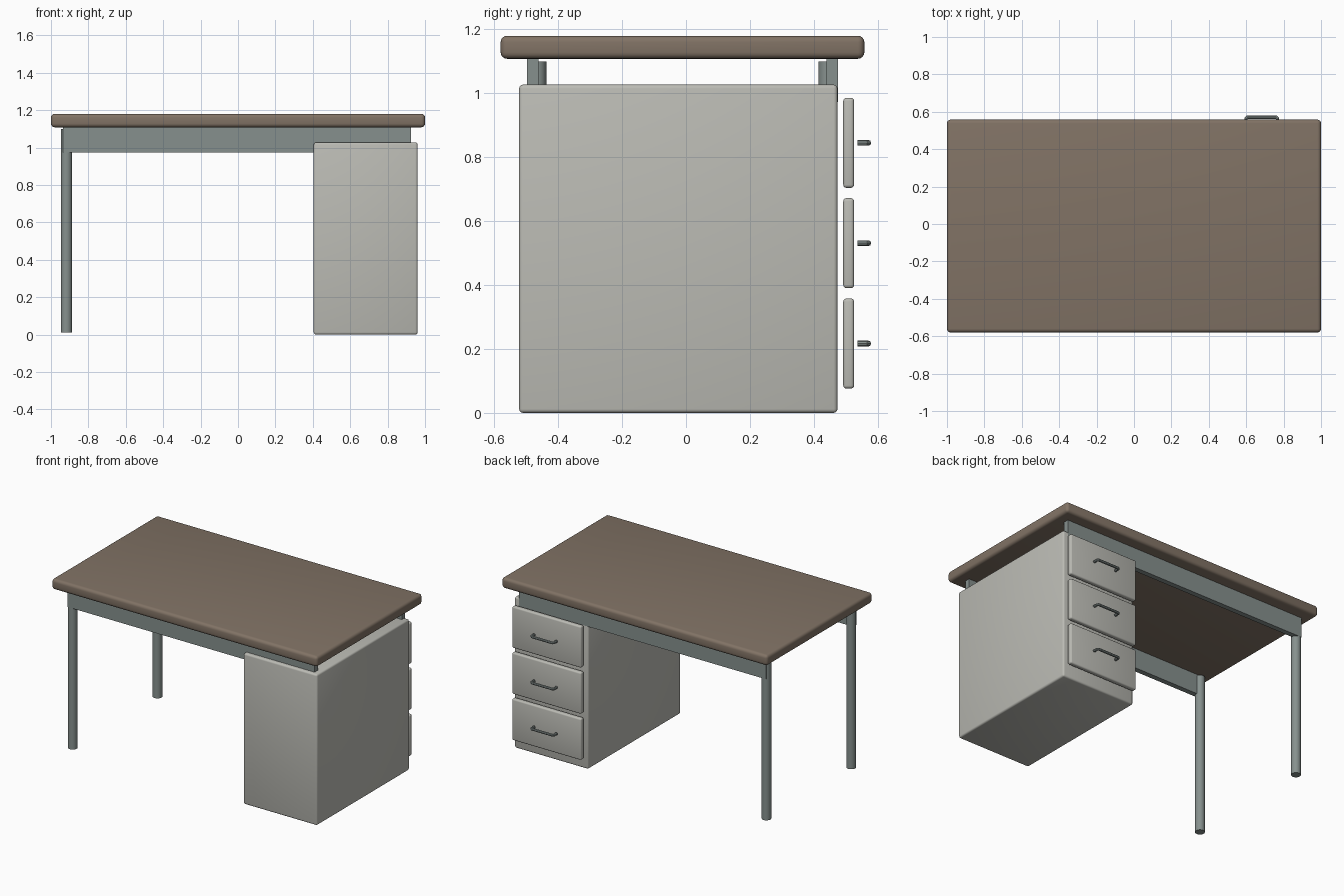
import bpy, math

if "Cube" in bpy.data.objects:
    bpy.data.objects.remove(bpy.data.objects["Cube"])


def material(name, rgb):
    m = bpy.data.materials.new(name)
    m.diffuse_color = (*rgb, 1)
    m.use_nodes = True
    m.node_tree.nodes["Principled BSDF"].inputs["Base Color"].default_value = m.diffuse_color
    return m


BROWN = material("brown_laminate", (0.22, 0.17, 0.13))
PALE = material("pale_grey_paint", (0.50, 0.50, 0.46))
STEEL = material("steel_grey_paint", (0.24, 0.28, 0.27))


def smooth(ob, angle=35):
    bpy.ops.object.select_all(action='DESELECT')
    ob.select_set(True)
    bpy.context.view_layer.objects.active = ob
    bpy.ops.object.shade_smooth_by_angle(angle=math.radians(angle))


def box(name, x, y, z, mat, bevel=0, segments=3):
    """Box from (min, max) ranges with optional rounded edges."""
    centre = [(a + b) / 2 for a, b in (x, y, z)]
    bpy.ops.mesh.primitive_cube_add(size=1, location=centre)
    ob = bpy.context.object
    ob.name = name
    ob.scale = [b - a for a, b in (x, y, z)]
    bpy.ops.object.transform_apply(location=False, rotation=False, scale=True)
    ob.data.materials.append(mat)
    if bevel:
        mod = ob.modifiers.new("rounded_edges", 'BEVEL')
        mod.width, mod.segments = bevel, segments
        bpy.ops.object.modifier_apply(modifier=mod.name)
        smooth(ob)
    return ob


def handle(name, x, z):
    """Bent-bar pull: two short posts joined by a rail."""
    curve = bpy.data.curves.new(name, 'CURVE')
    curve.dimensions = '3D'
    curve.bevel_depth = 0.009
    curve.bevel_resolution = 2
    curve.use_fill_caps = True
    half = 0.084
    path = [(-half, 0.537), (-half, 0.564), (-half + 0.007, 0.571),
            (half - 0.007, 0.571), (half, 0.564), (half, 0.537)]
    spline = curve.splines.new('POLY')
    spline.points.add(len(path) - 1)
    for p, (px, py) in zip(spline.points, path):
        p.co = (x + px, py, z, 1)
    ob = bpy.data.objects.new(name, curve)
    bpy.context.collection.objects.link(ob)
    bpy.ops.object.select_all(action='DESELECT')
    ob.select_set(True)
    bpy.context.view_layer.objects.active = ob
    bpy.ops.object.convert(target='MESH')
    ob = bpy.context.object
    ob.data.materials.append(STEEL)
    smooth(ob)


# Desktop slab
box("desktop", (-1, 1), (-0.58, 0.558), (1.108, 1.18), BROWN, 0.02, 4)

# Pedestal cabinet
box("cabinet", (0.405, 0.96), (-0.522, 0.474), (0, 1.027), PALE, 0.012)

# Drawer fronts and pulls on the back side
for i, z in enumerate((0.217, 0.531, 0.845)):
    box(f"drawer_front_{i + 1}", (0.423, 0.943), (0.492, 0.526),
        (z - 0.141, z + 0.141), PALE, 0.01)
    handle(f"drawer_handle_{i + 1}", 0.683, z)

# Apron rails and round legs
for side, rail, leg_y in (("front", (-0.497, -0.462), -0.467),
                          ("back", (0.44, 0.475), 0.444)):
    box(f"{side}_apron", (-0.935, 0.925), rail, (0.973, 1.108), STEEL)
    bpy.ops.mesh.primitive_cylinder_add(vertices=24, radius=0.03, depth=1.09,
                                        location=(-0.917, leg_y, 0.555))
    leg = bpy.context.object
    leg.name = f"{side}_leg"
    leg.data.materials.append(STEEL)
    smooth(leg)
